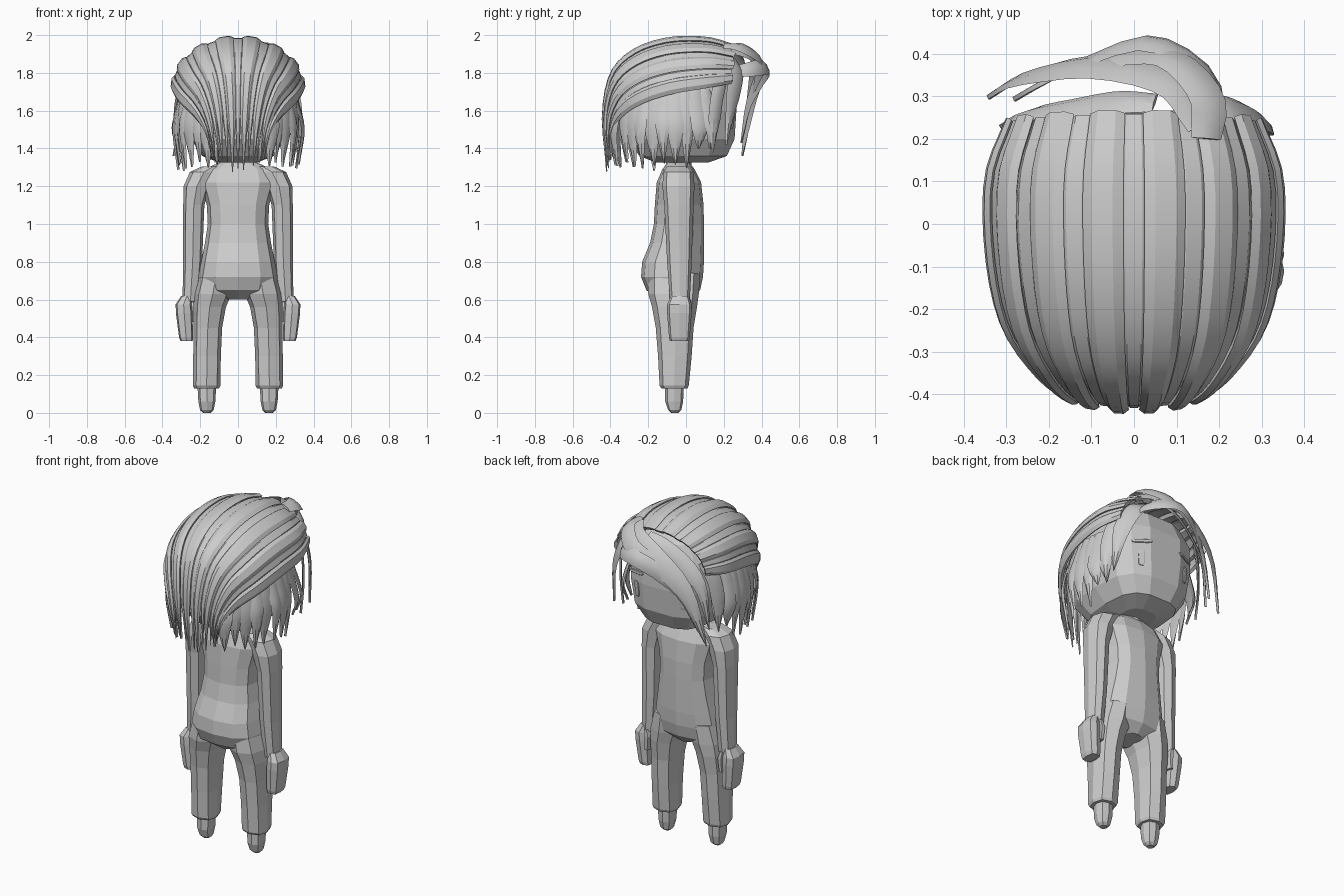
import bpy, bmesh, math, random
from mathutils import Vector
from mathutils.bvhtree import BVHTree

random.seed(4)
if "Cube" in bpy.data.objects:
    bpy.data.objects.remove(bpy.data.objects["Cube"])

grey = bpy.data.materials.new("plain grey")
grey.use_nodes = True
GREY = (0.6, 0.6, 0.6, 1)
grey.diffuse_color = GREY
for node in grey.node_tree.nodes:
    if node.type == "BSDF_PRINCIPLED":
        node.inputs["Base Color"].default_value = GREY


def add_rings(bm, rings):
    """Skin a list of closed rings and cap both ends."""
    loops = [[bm.verts.new(p) for p in ring] for ring in rings]
    n = len(loops[0])
    for a, b in zip(loops, loops[1:]):
        for i in range(n):
            j = (i + 1) % n
            bm.faces.new((a[i], a[j], b[j], b[i]))
    bm.faces.new(loops[0])
    bm.faces.new(loops[-1][::-1])


def finish(name, bm, smooth=False):
    bmesh.ops.recalc_face_normals(bm, faces=bm.faces)
    mesh = bpy.data.meshes.new(name)
    bm.to_mesh(mesh)
    bm.free()
    mesh.materials.append(grey)
    obj = bpy.data.objects.new(name, mesh)
    bpy.context.collection.objects.link(obj)
    if smooth:
        bpy.ops.object.select_all(action="DESELECT")
        obj.select_set(True)
        bpy.context.view_layer.objects.active = obj
        bpy.ops.object.shade_smooth_by_angle(angle=math.radians(25))
    return obj


def loft(name, sections, sides=10, side=1, power=0.8):
    """Stack of rounded sections: (z, centre x, half width, y back, y front)."""
    rings = []
    for z, cx, hx, y0, y1 in sections:
        ring = []
        for i in range(sides):
            a = math.tau * i / sides
            c, s = math.cos(a), math.sin(a)
            x = math.copysign(abs(c) ** power, c) * hx
            y = math.copysign(abs(s) ** power, s) * (y1 - y0) / 2
            ring.append(Vector((side * (cx + x), (y0 + y1) / 2 + y, z)))
        rings.append(ring)
    bm = bmesh.new()
    add_rings(bm, rings)
    return finish(name, bm)


def spline(values, t):
    """Catmull-Rom value at t in 0..1; works for numbers and vectors."""
    k = t * (len(values) - 1)
    i = min(int(k), len(values) - 2)
    f = k - i
    b, c = values[i], values[i + 1]
    a = values[i - 1] if i else b * 2 - c
    d = values[i + 2] if i + 2 < len(values) else c * 2 - b
    return (b * 2 + (c - a) * f + (a * 2 - b * 5 + c * 4 - d) * f * f
            + (b * 3 - a - c * 3 + d) * f ** 3) * 0.5


# Torso and neck
loft("torso", [(1.325, 0, .10, -.10, .02), (1.29, 0, .18, -.125, .045),
               (1.22, 0, .20, -.155, .08), (1.1, 0, .165, -.165, .093),
               (1.0, 0, .16, -.17, .095), (.9, 0, .175, -.19, .095),
               (.8, 0, .195, -.232, .095), (.72, 0, .21, -.238, .09),
               (.65, 0, .19, -.21, .075), (.6, 0, .06, -.14, .03)], sides=12)
loft("neck", [(1.4, 0, .07, -.10, .03), (1.28, 0, .08, -.11, .03)], sides=8)

# Limbs
for side, word in ((1, "left"), (-1, "right")):
    loft(word + "_arm", [(1.305, .13, .06, -.10, .02), (1.275, .18, .075, -.12, .04),
                         (1.2, .218, .07, -.125, .045), (1.1, .234, .056, -.115, .04),
                         (.8, .24, .05, -.10, .03), (.59, .252, .042, -.085, .02)], 8, side)
    loft(word + "_hand", [(.62, .27, .03, -.08, .015), (.575, .288, .042, -.10, .03),
                          (.53, .285, .044, -.10, .03), (.4, .275, .037, -.09, .02),
                          (.38, .272, .032, -.085, .015)], 8, side, .6)
    loft(word + "_thumb", [(.6, .25, .014, -.03, .03), (.56, .24, .018, -.04, .035),
                           (.48, .245, .014, -.03, .03)], 6, side)
    loft(word + "_leg", [(.74, .115, .085, -.20, .075), (.63, .133, .098, -.20, .068),
                         (.56, .15, .086, -.18, .058), (.45, .16, .076, -.16, .04),
                         (.3, .164, .073, -.148, .03), (.145, .166, .073, -.14, .015),
                         (.13, .166, .066, -.13, .008)], 8, side)
    loft(word + "_foot", [(.15, .165, .05, -.11, -.012), (.06, .165, .045, -.11, -.015),
                          (.015, .165, .036, -.095, -.025), (0, .165, .02, -.08, -.04)],
         8, side)

# Head
head = loft("head", [(1.325, 0, .10, -.16, .12), (1.36, 0, .19, -.25, .22),
                     (1.45, 0, .25, -.32, .262), (1.6, 0, .28, -.34, .272),
                     (1.75, 0, .28, -.34, .265), (1.86, 0, .23, -.30, .22),
                     (1.93, 0, .12, -.20, .12)], sides=14, power=.66)

# Eyes and brows sit on the surface of the head
head_bm = bmesh.new()
head_bm.from_mesh(head.data)
head_tree = BVHTree.FromBMesh(head_bm)


def face_plate(name, x, z, width, height, tilt):
    spot, normal = head_tree.ray_cast(Vector((x, 1, z)), Vector((0, -1, 0)))[:2]
    across = Vector((0, 0, 1)).cross(normal).normalized()
    up = normal.cross(across)
    across, up = (across * math.cos(tilt) + up * math.sin(tilt),
                  up * math.cos(tilt) - across * math.sin(tilt))
    rings = []
    for depth, scale in ((-.002, 1), (.005, 1), (.007, .8)):
        ring = []
        for i in range(10):
            a = math.tau * i / 10
            c, s = math.cos(a), math.sin(a)
            ring.append(spot + normal * depth
                        + across * math.copysign(abs(c) ** .5, c) * width / 2 * scale
                        + up * math.copysign(abs(s) ** .5, s) * height / 2 * scale)
        rings.append(ring)
    bm = bmesh.new()
    add_rings(bm, rings)
    finish(name, bm)


for side, word in ((1, "left"), (-1, "right")):
    face_plate(word + "_eye", side * .15, 1.55, .036, .095, 0)
    face_plate(word + "_brow", side * .15, 1.65, .12, .02, side * .15)
head_bm.free()

# Swept-back hair: strips running from the hairline over the crown and down the back
MID = Vector((0, -.06, 1.6))
TOP_Y = [.25, .1, -.1, -.27, -.38, -.42, -.41]
TOP_Z = [1.93, 1.97, 1.965, 1.905, 1.79, 1.58, 1.28]
SIDE_X = [.285, .33, .325, .29, .22, .16, .13]
SIDE_Y = [.23, .1, -.08, -.23, -.33, -.38, -.385]
SIDE_Z = [1.75, 1.73, 1.70, 1.65, 1.58, 1.48, 1.32]


def crown(a, t):
    c = math.cos(a)
    return Vector((spline(SIDE_X, t) * math.sin(a),
                   spline(SIDE_Y, t) * (1 - c) + spline(TOP_Y, t) * c,
                   spline(SIDE_Z, t) * (1 - c) + spline(TOP_Z, t) * c))


STRIPS = 15
STEP = math.pi / STRIPS
bm = bmesh.new()
for k in range(STRIPS):
    a = (k - STRIPS // 2) * STEP * 1.02
    raised = k % 2 == 0
    half = STEP * (.68 if raised else .55)
    length = random.uniform(.96, 1)
    rings = []
    for step in range(21):
        t = step / 20
        taper = min(1, 6 * (1.02 - t))
        ring = []
        for u, lift in ((-1, .002), (-.5, .012), (.5, .012), (1, .002), (.6, -.015), (-.6, -.015)):
            p = crown(a + u * half * taper, t * length)
            out = (p - MID).normalized()
            ring.append(p + out * (lift * max(taper, .3) + (.014 if raised else 0)))
        rings.append(ring)
    add_rings(bm, rings)
finish("swept_back_hair", bm, True)


def lock(bm, points, width, thick=.01, root=.75):
    """Flat lock of hair lying against the head, broad until its pointed tip."""
    points = [Vector(p) for p in points]
    rings = []
    for step in range(15):
        t = step / 14
        p = spline(points, t)
        along = (spline(points, min(1, t + .02)) - spline(points, max(0, t - .02))).normalized()
        out = p - MID
        out = (out - along * out.dot(along)).normalized()
        across = along.cross(out)
        w = width / 2 * min(1, root + t, (2.6 * (1.01 - t)) ** .8)
        rings.append([p - across * w, p - across * w * .4 + out * thick,
                      p + across * w * .4 + out * thick, p + across * w, p - out * thick * .3])
    add_rings(bm, rings)


# Hanging locks around the sides and back of the head
for side, word in ((1, "left"), (-1, "right")):
    bm = bmesh.new()
    for k in range(11):
        a = math.radians(-26 + 9.5 * k)
        c, s = math.cos(a), -math.sin(a)
        flare = random.uniform(.99, 1.07)
        tip = 1.28 + random.uniform(0, .05) + (.08 if k < 2 else 0)
        path = [(side * c * .305 * r, -.04 + s * .35 * r, z)
                for r, z in ((.93, 1.74), (1.03, 1.64), (1.08 * flare, 1.5), (1.0 * flare, tip))]
        lock(bm, path, .1 if k % 2 else .08)
    finish(word + "_side_locks", bm, True)

# Fringe swept across the face from an off-centre parting
FRINGE = {
    "outer_fringe": (.12, [(.16, .23, 1.93), (.09, .33, 1.9), (-.08, .37, 1.82),
                           (-.25, .345, 1.65), (-.34, .295, 1.36)]),
    "looped_fringe": (.09, [(.2, .21, 1.8), (.17, .35, 1.82), (.04, .425, 1.83),
                            (-.1, .385, 1.76), (-.21, .33, 1.63), (-.28, .29, 1.43)]),
    "crown_fringe": (.1, [(.17, .2, 1.945), (.17, .3, 1.93), (.08, .39, 1.87),
                          (-.05, .385, 1.8), (-.18, .35, 1.68)]),
    "inner_fringe": (.09, [(.05, .285, 1.9), (-.05, .285, 1.87), (-.17, .265, 1.79),
                           (-.27, .245, 1.66), (-.31, .225, 1.42)]),
    "left_fringe": (.1, [(.13, .25, 1.87), (.22, .27, 1.81), (.295, .245, 1.66),
                         (.32, .21, 1.42)]),
    "left_temple_lock": (.08, [(.25, .2, 1.8), (.3, .17, 1.7), (.32, .15, 1.55),
                               (.31, .14, 1.38)]),
    "right_temple_lock": (.08, [(-.25, .2, 1.8), (-.3, .17, 1.7), (-.32, .15, 1.55),
                                (-.31, .14, 1.38)]),
}
for name, (width, path) in FRINGE.items():
    bm = bmesh.new()
    lock(bm, path, width)
    finish(name, bm, True)
